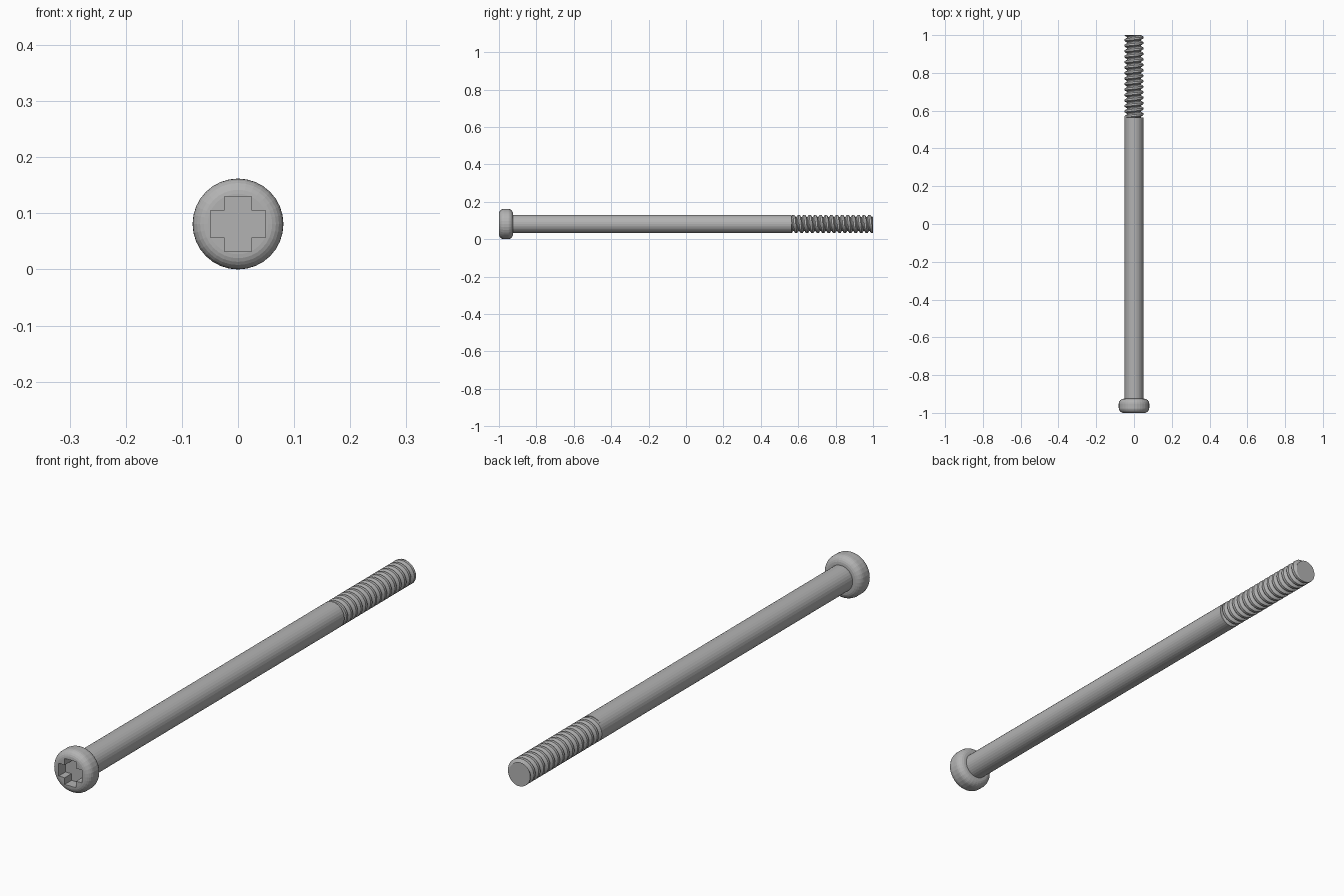
import bpy
import bmesh
import math

if "Cube" in bpy.data.objects:
    bpy.data.objects.remove(bpy.data.objects["Cube"])

SIDES = 32
AXIS_Z = 0.081
HEAD_R, SHAFT_R, ROOT_R = 0.081, 0.049, 0.037
HEAD_BACK, THREAD_START, TIP = -0.925, 0.565, 1.0
TURNS = 15

steel = bpy.data.materials.new("steel grey")
steel.use_nodes = True
colour = (0.45, 0.45, 0.45, 1)
steel.diffuse_color = colour
steel.node_tree.nodes["Principled BSDF"].inputs["Base Color"].default_value = colour


def ring_point(radius, y, angle):
    return (radius * math.cos(angle), y, AXIS_Z - radius * math.sin(angle))


def finish(name, bm):
    bmesh.ops.recalc_face_normals(bm, faces=bm.faces[:])
    mesh = bpy.data.meshes.new(name)
    bm.to_mesh(mesh)
    bm.free()
    mesh.materials.append(steel)
    obj = bpy.data.objects.new(name, mesh)
    bpy.context.collection.objects.link(obj)
    return obj


def lathe(name, profile):
    """Revolve (radius, y) points around the long axis and cap both ends."""
    bm = bmesh.new()
    rings = [[bm.verts.new(ring_point(r, y, math.tau * i / SIDES))
              for i in range(SIDES)] for r, y in profile]
    for a, b in zip(rings, rings[1:]):
        for i in range(SIDES):
            j = (i + 1) % SIDES
            bm.faces.new((a[i], a[j], b[j], b[i]))
    bm.faces.new(rings[0])
    bm.faces.new(rings[-1])
    return finish(name, bm)


# Head: disc with rounded front and back rims
bevel, steps = 0.027, 6
arc = [math.pi / 2 * i / steps for i in range(steps + 1)]
front = [(HEAD_R - bevel + bevel * math.sin(a), -1 + bevel - bevel * math.cos(a))
         for a in arc]
back = [(HEAD_R - bevel + bevel * math.cos(a), HEAD_BACK - bevel + bevel * math.sin(a))
        for a in arc]
head = lathe("head", front + back)

# Cross-shaped drive recess
arm, half = 0.049, 0.024
corner = [(arm, -half), (arm, half), (half, half)]
outline = []
for quarter in range(4):
    for x, z in corner:
        for _ in range(quarter):
            x, z = -z, x
        outline.append((x, z))
bm = bmesh.new()
face = bm.faces.new([bm.verts.new((x, -1.02, z + AXIS_Z)) for x, z in outline])
extruded = bmesh.ops.extrude_face_region(bm, geom=[face])["geom"]
bmesh.ops.translate(bm, vec=(0, 0.06, 0),
                    verts=[v for v in extruded if isinstance(v, bmesh.types.BMVert)])
cutter = finish("recess_cutter", bm)
cutter.hide_render = True
cut = head.modifiers.new("drive recess", "BOOLEAN")
cut.operation, cut.solver, cut.object = "DIFFERENCE", "EXACT", cutter
bpy.context.view_layer.update()
carved = bpy.data.meshes.new_from_object(
    head.evaluated_get(bpy.context.evaluated_depsgraph_get()))
head.modifiers.clear()
head.data = carved
bpy.data.objects.remove(cutter)

# Plain shaft
lathe("shaft", [(SHAFT_R, HEAD_BACK - 0.005), (SHAFT_R, THREAD_START)])

# Helical thread, trimmed flat at both ends
pitch = (TIP - THREAD_START) / TURNS
section = [(0, ROOT_R), (0.15, ROOT_R), (0.4, SHAFT_R), (0.75, SHAFT_R), (1, ROOT_R)]
bm = bmesh.new()
rows = []
for i in range(-2 * SIDES, (TURNS + 2) * SIDES + 1):
    turn = i / SIDES
    rows.append([bm.verts.new(ring_point(r, THREAD_START + (turn + b) * pitch,
                                         math.tau * turn)) for b, r in section])
for a, b in zip(rows, rows[1:]):
    for k in range(len(section) - 1):
        bm.faces.new((a[k], a[k + 1], b[k + 1], b[k]))
bmesh.ops.remove_doubles(bm, verts=bm.verts[:], dist=0.00005)
for y, direction in ((THREAD_START, -1), (TIP, 1)):
    bmesh.ops.bisect_plane(bm, geom=bm.verts[:] + bm.edges[:] + bm.faces[:],
                           plane_co=(0, y, 0), plane_no=(0, direction, 0),
                           clear_outer=True)
bmesh.ops.remove_doubles(bm, verts=bm.verts[:], dist=0.00005)
bmesh.ops.edgeloop_fill(bm, edges=[e for e in bm.edges if e.is_boundary])
finish("thread", bm)
